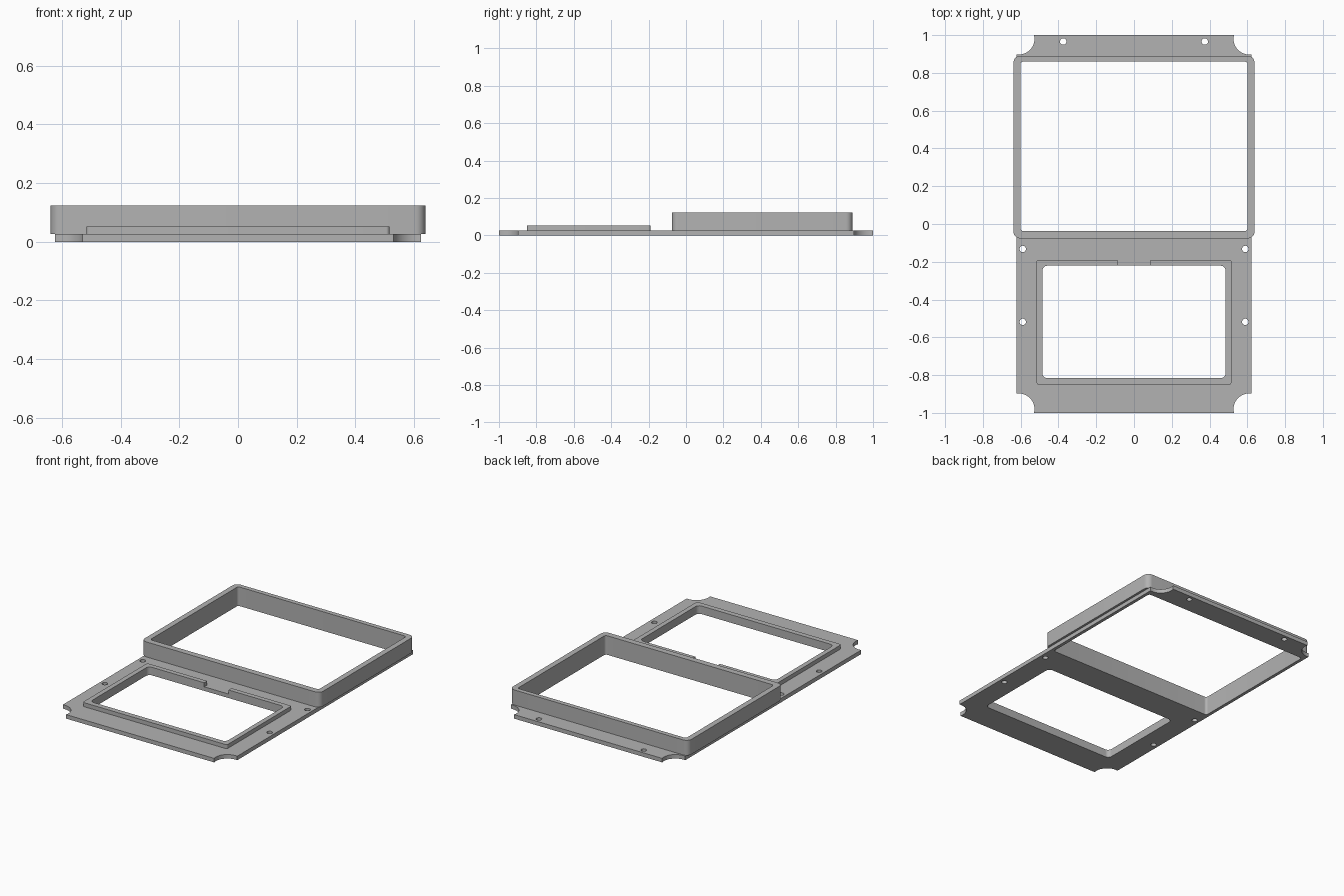
import bpy
import bmesh
from math import cos, sin, pi, radians, asin, acos

cube = bpy.data.objects.get("Cube")
if cube:
    bpy.data.objects.remove(cube, do_unlink=True)

grey = bpy.data.materials.new("plain grey")
grey.use_nodes = True
grey.diffuse_color = (0.45, 0.45, 0.45, 1)
grey.node_tree.nodes["Principled BSDF"].inputs["Base Color"].default_value = grey.diffuse_color

PLATE_TOP, RIM_TOP, FRAME_TOP = 0.026, 0.052, 0.123


def arc(cx, cy, r, start, end, steps):
    return [(cx + r * cos(start + (end - start) * i / steps),
             cy + r * sin(start + (end - start) * i / steps)) for i in range(steps + 1)]


def rounded_rect(half_x, y0, y1, r):
    """Clockwise outline, from the back left-hand corner round to the other back corner."""
    points = []
    for cx, cy, start in ((half_x - r, y1 - r, pi / 2), (half_x - r, y0 + r, 0),
                          (r - half_x, y0 + r, -pi / 2), (r - half_x, y1 - r, -pi)):
        points += arc(cx, cy, r, start, start - pi / 2, 8)
    return points


def slab(name, outlines, z0, z1):
    """Extrude flat outlines; inner outlines become holes."""
    curve = bpy.data.curves.new(name + "_profile", "CURVE")
    curve.dimensions = "2D"
    curve.fill_mode = "BOTH"
    curve.extrude = (z1 - z0) / 2
    for outline in outlines:
        spline = curve.splines.new("POLY")
        spline.points.add(len(outline) - 1)
        for point, (x, y) in zip(spline.points, outline):
            point.co = (x, y, 0, 1)
        spline.use_cyclic_u = True
    helper = bpy.data.objects.new(name + "_profile", curve)
    mesh = bpy.data.meshes.new_from_object(helper)
    bpy.data.objects.remove(helper)
    bpy.data.curves.remove(curve)

    bm = bmesh.new()
    bm.from_mesh(mesh)
    bmesh.ops.remove_doubles(bm, verts=bm.verts, dist=0.0001)
    bmesh.ops.translate(bm, verts=bm.verts, vec=(0, 0, (z0 + z1) / 2))
    bmesh.ops.recalc_face_normals(bm, faces=bm.faces)
    bm.to_mesh(mesh)
    bm.free()
    mesh.name = name
    mesh.materials.clear()
    mesh.materials.append(grey)
    obj = bpy.data.objects.new(name, mesh)
    bpy.context.collection.objects.link(obj)
    bpy.ops.object.select_all(action="DESELECT")
    obj.select_set(True)
    bpy.context.view_layer.objects.active = obj
    bpy.ops.object.shade_smooth_by_angle(angle=radians(30))
    return obj


# Base plate outline with a round bite out of each corner
half_w, half_l = 0.623, 1.0
bite_x, bite_y, bite_r = 0.61, 0.98, 0.083
a0 = pi - asin(-(half_l - bite_y) / bite_r) - 2 * asin((half_l - bite_y) / bite_r)
a1 = 2 * pi - acos((half_w - bite_x) / bite_r)
corner = arc(bite_x, bite_y, bite_r, a0, a1, 16)
right_half = corner + [(x, -y) for x, y in reversed(corner)]
plate = right_half + [(-x, y) for x, y in reversed(right_half)]

# Window openings and screw holes
large_window = rounded_rect(0.602, -0.037, 0.86, 0.016)
small_window = rounded_rect(0.485, -0.816, -0.221, 0.026)
holes = [arc(side * x, y, 0.017, 0, 2 * pi, 24)[:-1]
         for x, y in ((0.589, -0.132), (0.589, -0.518), (0.375, 0.966)) for side in (-1, 1)]
slab("base_plate", [plate, large_window, small_window] + holes, 0, PLATE_TOP)

# Tall frame around the large window
slab("tall_frame", [rounded_rect(0.638, -0.076, 0.89, 0.035), large_window],
     PLATE_TOP, FRAME_TOP)

# Low rim around the small window, open in the middle of its back side
gap = 0.087
outer = rounded_rect(0.516, -0.85, -0.19, 0.012)
outer = [(gap, -0.19)] + outer + [(-gap, -0.19)]
inner = [(gap, -0.221)] + small_window + [(-gap, -0.221)]
slab("low_rim", [outer + inner[::-1]], PLATE_TOP, RIM_TOP)
